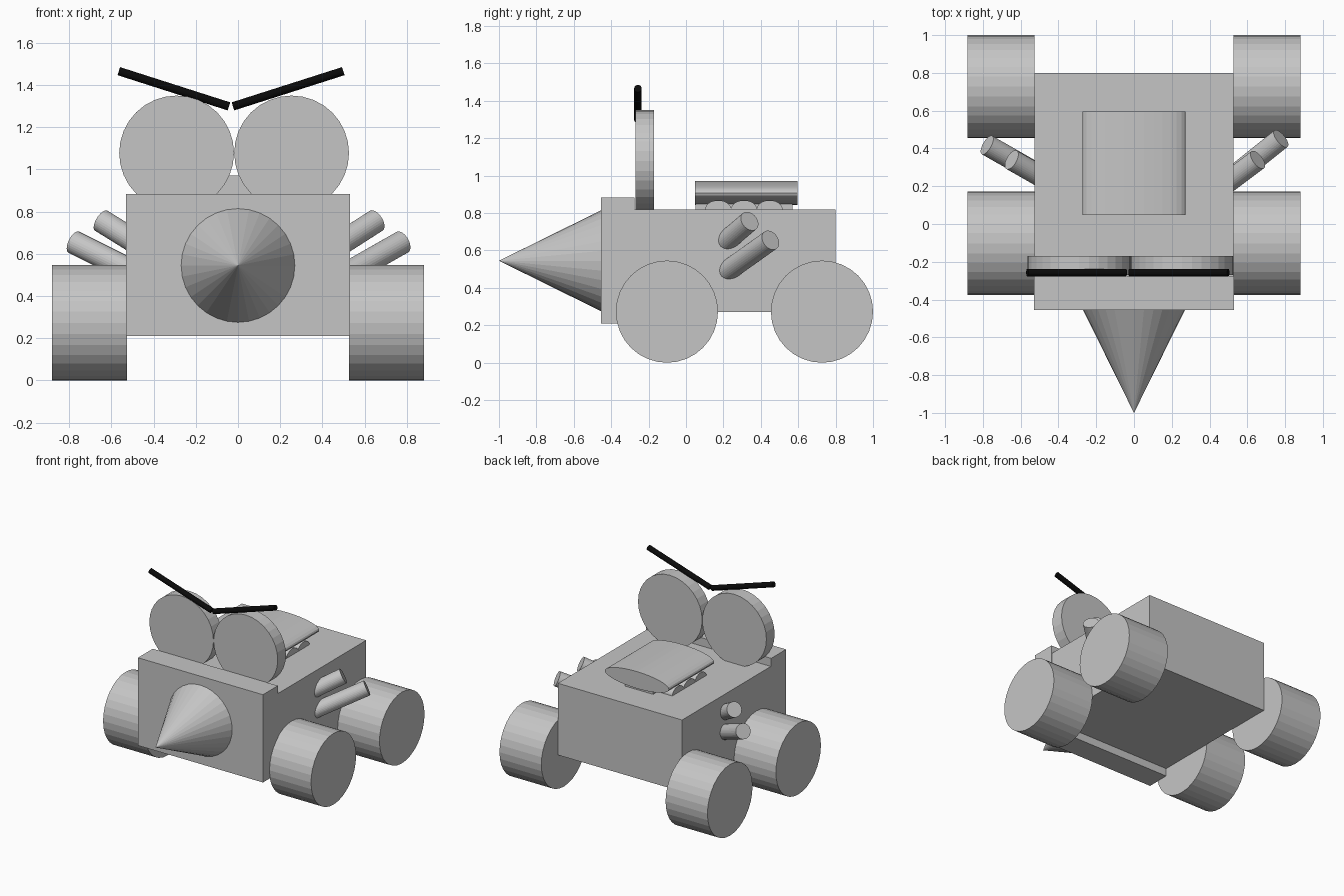
import bpy
import math
from mathutils import Vector, Matrix

if "Cube" in bpy.data.objects:
    bpy.data.objects.remove(bpy.data.objects["Cube"])


def material(name, r, g, b):
    m = bpy.data.materials.new(name)
    m.diffuse_color = (r, g, b, 1)
    m.use_nodes = True
    m.node_tree.nodes["Principled BSDF"].inputs["Base Color"].default_value = m.diffuse_color
    return m


GREY = material("plain grey", 0.56, 0.56, 0.56)
BLACK = material("black", 0.003, 0.003, 0.003)


def finish(name, mat):
    ob = bpy.context.object
    ob.name = name
    ob.data.materials.append(mat)
    return ob


def box(name, lo, hi, mat=GREY):
    lo, hi = Vector(lo), Vector(hi)
    bpy.ops.mesh.primitive_cube_add(size=1)
    ob = finish(name, mat)
    ob.data.transform(Matrix.Translation((lo + hi) / 2) @ Matrix.Diagonal((*(hi - lo), 1)))
    return ob


def rod(name, a, b, r1, r2=None, mat=GREY, squash=1.0, sides=32):
    """Cylinder or cone from a to b; squash flattens it vertically."""
    a, b = Vector(a), Vector(b)
    r2 = r1 if r2 is None else r2
    bpy.ops.mesh.primitive_cone_add(vertices=sides, radius1=r1, radius2=r2, depth=(b - a).length)
    ob = finish(name, mat)
    turn = (b - a).to_track_quat('Z', 'Y').to_matrix().to_4x4()
    flat = Matrix.Diagonal((1, 1, squash, 1))
    ob.data.transform(Matrix.Translation((a + b) / 2) @ flat @ turn)
    return ob


# Body and front plate
box("body", (-0.527, -0.28, 0.27), (0.527, 0.80, 0.82))
box("front_plate", (-0.53, -0.455, 0.21), (0.53, -0.275, 0.883))

# Nose cone
rod("nose_cone", (0, -0.45, 0.545), (0, -1.0, 0.545), 0.272, 0)

# Wheels
for side, s in (("left", -1), ("right", 1)):
    for end, y in (("front", -0.102), ("rear", 0.727)):
        rod(f"{end}_{side}_wheel", (s * 0.527, y, 0.273), (s * 0.882, y, 0.273), 0.273)

# Round eyes with slanted brows
for side, x in (("left", -0.291), ("right", 0.254)):
    rod(f"{side}_eye", (x, -0.27, 1.078), (x, -0.17, 1.078), 0.272)
rod("left_brow", (-0.565, -0.257, 1.466), (-0.043, -0.257, 1.299), 0.02, mat=BLACK)
rod("right_brow", (0.499, -0.257, 1.466), (-0.024, -0.257, 1.299), 0.02, mat=BLACK)

# Flattened engine cover, its mount and the row of cylinders below it
rod("engine_cover", (0, 0.047, 0.907), (0, 0.595, 0.907), 0.272, squash=0.065 / 0.272)
box("engine_mount", (-0.12, 0.05, 0.81), (0.12, 0.57, 0.86))
for i, y in enumerate((0.172, 0.31, 0.447)):
    rod(f"engine_cylinder_{i + 1}", (-0.245, y, 0.82), (0.245, y, 0.82), 0.069, squash=0.7)

# Exhaust pipes: outer end, then direction per unit of width
pipes = {
    "right_upper_pipe": ((0.655, 0.34, 0.757), (1, 0.75, 0.64)),
    "right_lower_pipe": ((0.778, 0.452, 0.655), (1, 0.80, 0.57)),
    "left_upper_pipe": ((-0.648, 0.34, 0.757), (-1, 0.57, 0.62)),
    "left_lower_pipe": ((-0.778, 0.418, 0.655), (-1, 0.57, 0.50)),
}
for name, (tip, d) in pipes.items():
    tip, d = Vector(tip), Vector(d)
    rod(name, tip - d * (abs(tip.x) - 0.44), tip, 0.056)
